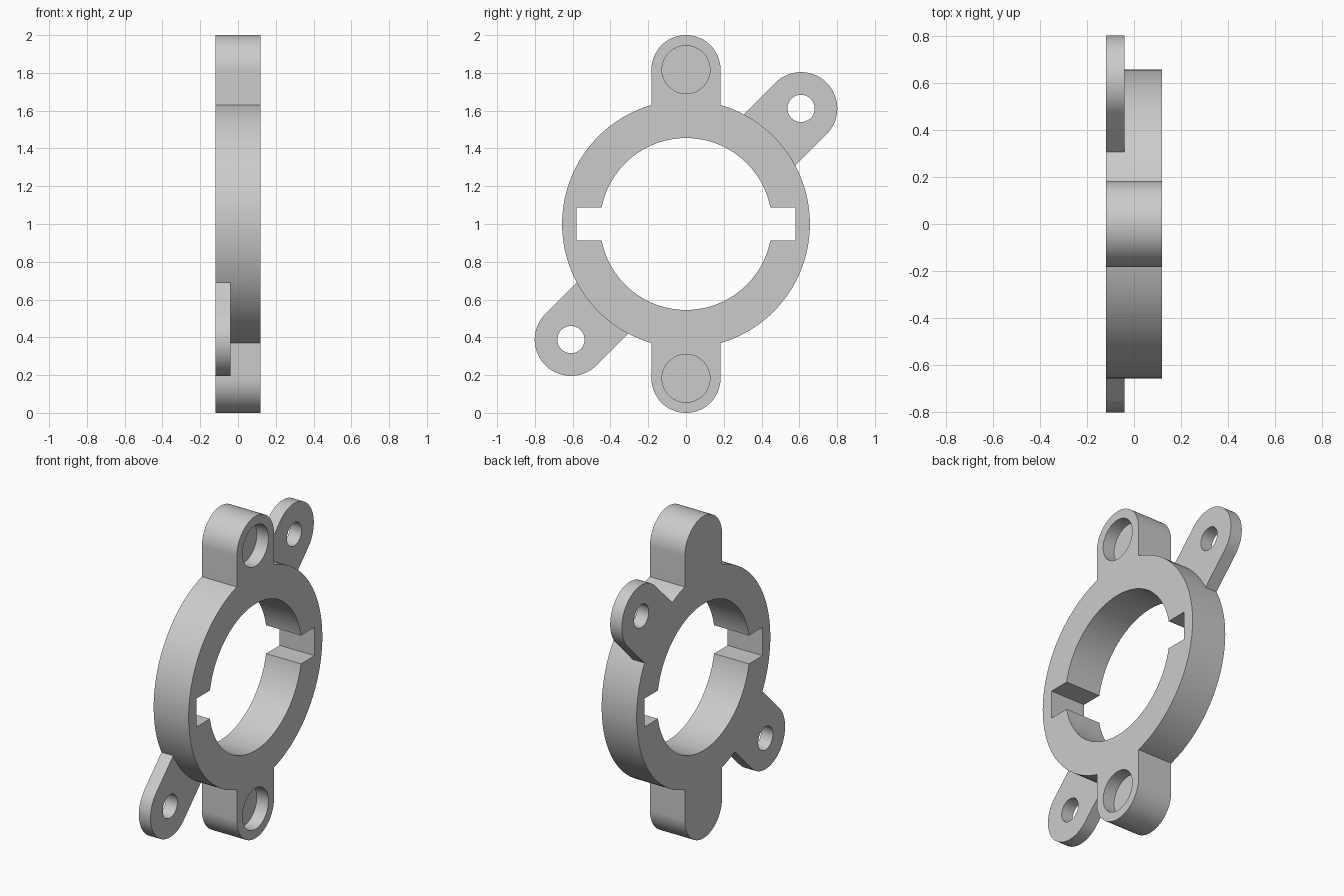
import bpy, bmesh
from math import sin, cos, pi, atan2, hypot, radians

cube = bpy.data.objects.get("Cube")
if cube:
    bpy.data.objects.remove(cube)

grey = bpy.data.materials.new("plain grey")
grey.use_nodes = True
colour = (0.6, 0.6, 0.6, 1)
grey.diffuse_color = colour
grey.node_tree.nodes["Principled BSDF"].inputs["Base Color"].default_value = colour

HALF = 0.12          # half thickness of the ring
STEP = -0.04         # inner face of the thin ears
MID = 1.0            # height of the ring centre
LUG = (0, 0.817)     # (y, z) offsets from the ring centre
EAR = (0.609, 0.612)


def circle(r, y=0, z=0, n=128):
    return [(y + r * cos(2 * pi * i / n), z + r * sin(2 * pi * i / n)) for i in range(n)]


def stadium(end, r, n=48):
    """Rounded bar running through the centre from -end to +end."""
    a = atan2(end[1], end[0])
    pts = []
    for s, start in ((1, a - pi / 2), (-1, a + pi / 2)):
        for i in range(n + 1):
            t = start + pi * i / n
            pts.append((s * end[0] + r * cos(t), s * end[1] + r * sin(t)))
    return pts


def prism(name, outline, x0, x1):
    """Extrude a (y, z) outline along x."""
    bm = bmesh.new()
    face = bm.faces.new([bm.verts.new((x0, y, MID + z)) for y, z in outline])
    moved = bmesh.ops.extrude_face_region(bm, geom=[face])["geom"]
    verts = [g for g in moved if isinstance(g, bmesh.types.BMVert)]
    bmesh.ops.translate(bm, verts=verts, vec=(x1 - x0, 0, 0))
    bmesh.ops.recalc_face_normals(bm, faces=bm.faces[:])
    mesh = bpy.data.meshes.new(name)
    bm.to_mesh(mesh)
    bm.free()
    mesh.materials.append(grey)
    ob = bpy.data.objects.new(name, mesh)
    bpy.context.collection.objects.link(ob)
    return ob


def combine(target, tool, operation):
    """Apply a boolean and discard the tool."""
    mod = target.modifiers.new(tool.name, "BOOLEAN")
    mod.operation, mod.solver, mod.object = operation, "EXACT", tool
    bpy.context.view_layer.objects.active = target
    bpy.ops.object.modifier_apply(modifier=mod.name)
    bpy.data.objects.remove(tool)


# Ring with thick end lugs and thin diagonal ears
ring = prism("mounting_ring", circle(0.656), -HALF, HALF)
combine(ring, prism("lugs", stadium(LUG, 0.183), -HALF, HALF), "UNION")
combine(ring, prism("ears", stadium(EAR, 0.192), -HALF, STEP), "UNION")

# Central bore and the two side keyways
combine(ring, prism("bore", circle(0.455), -0.3, 0.3), "DIFFERENCE")
slot = [(-0.58, -0.088), (0.58, -0.088), (0.58, 0.088), (-0.58, 0.088)]
combine(ring, prism("keyways", slot, -0.3, 0.3), "DIFFERENCE")

# Blind pockets in the lugs, through holes in the ears
for s in (1, -1):
    pocket = circle(0.127, s * LUG[0], s * LUG[1], 64)
    combine(ring, prism("pocket", pocket, 0.04, 0.3), "DIFFERENCE")
    hole = circle(0.072, s * EAR[0], s * EAR[1], 48)
    combine(ring, prism("ear_hole", hole, -0.3, 0.3), "DIFFERENCE")

bpy.ops.object.select_all(action="DESELECT")
ring.select_set(True)
bpy.context.view_layer.objects.active = ring
bpy.ops.object.shade_smooth_by_angle(angle=radians(25))
